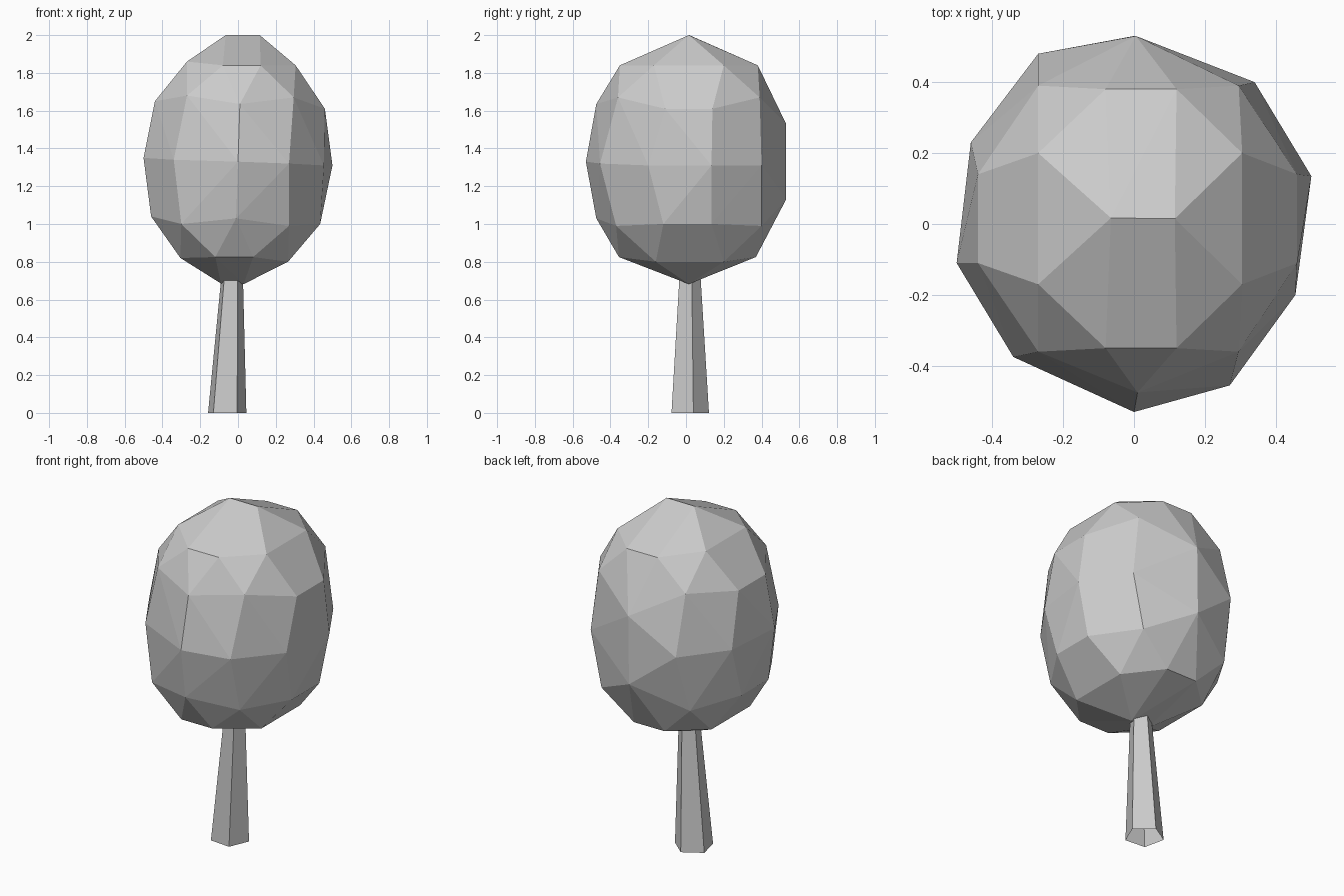
import bpy, bmesh
from math import cos, sin, radians


def make_object(name, bm):
    bmesh.ops.recalc_face_normals(bm, faces=bm.faces)
    mesh = bpy.data.meshes.new(name)
    bm.to_mesh(mesh)
    bm.free()
    obj = bpy.data.objects.new(name, mesh)
    bpy.context.collection.objects.link(obj)
    return obj


# Crown: faceted hull over rings of corners.
# Corners paired front/back: x, front y, back y, z
paired = [
    (-0.27, -0.17, 0.20, 1.86), (0.305, -0.17, 0.20, 1.84),
    (-0.08, -0.35, 0.38, 1.84), (0.12, -0.35, 0.38, 1.84),
    (-0.44, -0.11, 0.14, 1.65), (0.46, -0.11, 0.14, 1.61),
    (-0.27, -0.36, 0.39, 1.68), (0.295, -0.36, 0.39, 1.67),
    (-0.46, -0.11, 0.14, 1.04), (0.435, -0.12, 0.135, 1.00),
    (-0.30, -0.37, 0.39, 1.00), (0.27, -0.37, 0.40, 0.99),
    (-0.305, -0.16, 0.20, 0.82), (0.265, -0.16, 0.20, 0.80),
    (-0.12, -0.355, 0.37, 0.825), (0.08, -0.355, 0.37, 0.825),
]
# Uneven waist, front and back ridges, and the short top and bottom edges
single = [
    (-0.50, -0.11, 1.35), (-0.34, -0.375, 1.34), (0.0, -0.53, 1.33),
    (0.27, -0.455, 1.32), (0.455, -0.20, 1.31), (0.50, 0.135, 1.31),
    (0.34, 0.40, 1.31), (-0.27, 0.48, 1.34), (-0.46, 0.23, 1.34),
    (0.01, -0.475, 1.635), (-0.01, -0.475, 1.03),
    (0.005, 0.53, 1.53), (0.0, 0.53, 1.13),
    (-0.065, 0.017, 2.0), (0.115, 0.015, 2.0),
    (-0.09, 0.015, 0.685), (0.03, 0.015, 0.682),
]
bm = bmesh.new()
for x, front, back, z in paired:
    bm.verts.new((x, front, z))
    bm.verts.new((x, back, z))
for p in single:
    bm.verts.new(p)
bmesh.ops.convex_hull(bm, input=list(bm.verts))
bmesh.ops.delete(bm, geom=[v for v in bm.verts if not v.link_faces], context='VERTS')
make_object("crown", bm)

# Trunk: leaning, tapered five-sided tube, open at the foot
bm = bmesh.new()
rings = []
for cx, cy, r, z in [(-0.06, 0.015, 0.107, 0.0), (-0.033, 0.017, 0.061, 0.71)]:
    angles = [radians(13 + 72 * i) for i in range(5)]
    rings.append([bm.verts.new((cx + r * cos(a), cy + r * sin(a), z)) for a in angles])
low, high = rings
for i in range(5):
    j = (i + 1) % 5
    bm.faces.new((low[i], low[j], high[j], high[i]))
make_object("trunk", bm)
